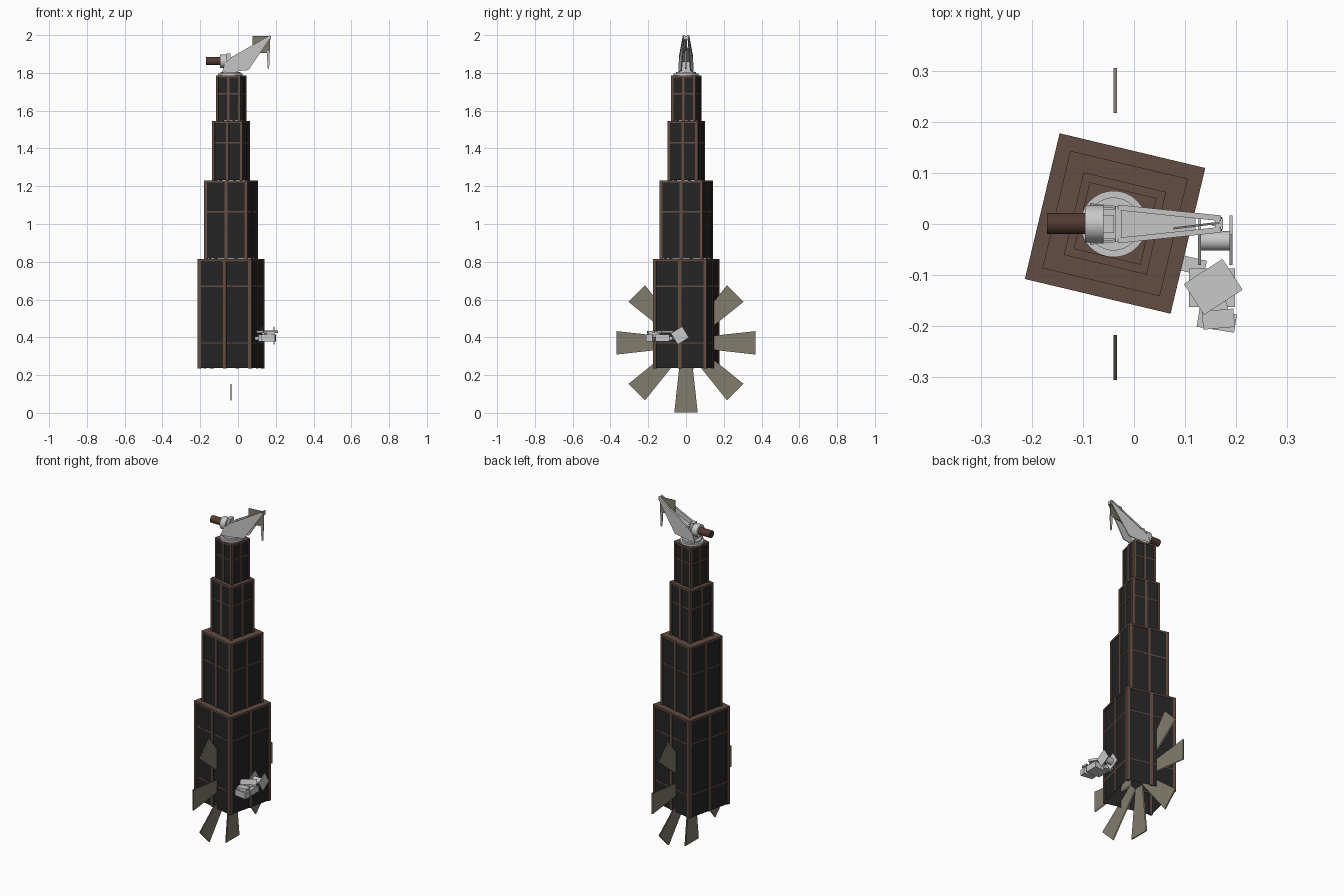
import bpy, bmesh, math
from mathutils import Matrix, Vector

if "Cube" in bpy.data.objects:
    bpy.data.objects.remove(bpy.data.objects["Cube"])


def material(name, rgb):
    m = bpy.data.materials.new(name)
    m.diffuse_color = (*rgb, 1)
    m.use_nodes = True
    m.node_tree.nodes["Principled BSDF"].inputs["Base Color"].default_value = m.diffuse_color
    return m


DARK = material("charcoal panel", (0.018, 0.018, 0.018))
RUST = material("rust brown frame", (0.125, 0.072, 0.054))
MOTOR = material("dark brown motor", (0.085, 0.043, 0.03))
OLIVE = material("weathered olive", (0.22, 0.2, 0.15))
GREY = material("light grey metal", (0.58, 0.58, 0.58))


def finish(name, bm, mat, matrix=None):
    if matrix is not None:
        bm.transform(matrix)
    me = bpy.data.meshes.new(name)
    bm.to_mesh(me)
    bm.free()
    me.materials.append(mat)
    ob = bpy.data.objects.new(name, me)
    bpy.context.collection.objects.link(ob)
    return ob


def add_box(bm, c, s, rot=None):
    m = Matrix.Translation(c)
    if rot is not None:
        m = m @ rot
    return bmesh.ops.create_cube(bm, size=1, matrix=m @ Matrix.Diagonal((*s, 1)))["verts"]


def box(name, c, s, mat, rot=None):
    bm = bmesh.new()
    add_box(bm, c, s, rot)
    return finish(name, bm, mat)


def cylinder(name, c, r, depth, mat, axis="Z", sides=32):
    rot = Matrix.Rotation(math.pi / 2, 4, "Y") if axis == "X" else Matrix()
    bm = bmesh.new()
    bmesh.ops.create_cone(bm, cap_ends=True, segments=sides, radius1=r, radius2=r,
                          depth=depth, matrix=Matrix.Translation(c) @ rot)
    ob = finish(name, bm, mat)
    bpy.context.view_layer.objects.active = ob
    ob.select_set(True)
    bpy.ops.object.shade_smooth_by_angle()
    ob.select_set(False)
    return ob


def plate(name, top, bottom, mat):
    """Closed slab between two matching outlines."""
    bm = bmesh.new()
    a = [bm.verts.new(p) for p in top]
    b = [bm.verts.new(p) for p in bottom]
    n = len(a)
    bm.faces.new(a)
    bm.faces.new(b[::-1])
    for i in range(n):
        bm.faces.new((a[i], b[i], b[(i + 1) % n], a[(i + 1) % n]))
    bmesh.ops.recalc_face_normals(bm, faces=bm.faces)
    return finish(name, bm, mat)


# Tower: four stacked tiers turned about the vertical
CX = -0.037
TURN = Matrix.Translation((CX, 0.001, 0)) @ Matrix.Rotation(math.radians(-13.4), 4, "Z")
TIERS = [("lower", 0.235, 0.815, 0.293, (0.37, 0.67)),
         ("second", 0.815, 1.23, 0.236, (1.065,)),
         ("third", 1.23, 1.545, 0.166, (1.43,)),
         ("upper", 1.545, 1.785, 0.134, (1.69,))]
for name, z0, z1, side, bands in TIERS:
    h, zc, inset = z1 - z0, (z0 + z1) / 2, 0.003
    w = 0.009 + side * 0.03
    # dark walls, open at the underside
    bm = bmesh.new()
    add_box(bm, (0, 0, zc), (side - 2 * inset, side - 2 * inset, h - 0.004))
    low = [f for f in bm.faces if f.normal.z < -0.5]
    bmesh.ops.delete(bm, geom=low, context="FACES")
    finish(name + "_tier_walls", bm, DARK, TURN)
    # frame: corner posts, mullions, thin rails and roof slab
    bm = bmesh.new()
    e = side / 2 - w / 2
    for sx in (-1, 1):
        for sy in (-1, 1):
            add_box(bm, (sx * e, sy * e, zc), (w, w, h))
    for k in range(4):
        r = Matrix.Rotation(k * math.pi / 2, 4, "Z")
        add_box(bm, r @ Vector((side / 2 - 0.004, 0, zc)), (0.008, w, h - 0.002), r)
        add_box(bm, r @ Vector((side / 2 - 0.004, 0, z1 - 0.005)), (0.008, side - w, 0.01), r)
        for z in bands:
            add_box(bm, r @ Vector((side / 2 - 0.005, 0, z)), (0.006, side - w, 0.007), r)
    add_box(bm, (0, 0, z1 - 0.003), (side, side, 0.006))
    finish(name + "_tier_frame", bm, RUST, TURN)

# Paddle wheel: flaring blades, two sheets and a tip cap each
bm = bmesh.new()
for k in range(8):
    r = Matrix.Translation((CX, 0, 0.371)) @ Matrix.Rotation(k * math.pi / 4, 4, "X")
    a, b = [[bm.verts.new(r @ Vector((x, y, z))) for y, z in
             ((0.07, -0.029), (0.369, -0.062), (0.369, 0.062), (0.07, 0.029))]
            for x in (0.0035, -0.0035)]
    bm.faces.new(a)
    bm.faces.new(b[::-1])
    bm.faces.new((a[1], b[1], b[2], a[2]))
finish("paddle_blades", bm, OLIVE)

# Crane base and drive
cylinder("crane_turntable", (-0.04, 0, 1.791), 0.065, 0.012, GREY)
cylinder("crane_turntable_step", (-0.04, 0, 1.8), 0.052, 0.012, GREY)
box("crane_pedestal", (-0.035, 0, 1.83), (0.07, 0.056, 0.06), GREY)
cylinder("drive_housing", (-0.078, 0, 1.862), 0.036, 0.036, GREY, "X")
box("drive_bracket", (-0.05, 0, 1.875), (0.022, 0.036, 0.055), GREY)
cylinder("drive_motor", (-0.133, 0.001, 1.862), 0.021, 0.074, MOTOR, "X")


# Crane boom: two tapering side plates joined by webs
def half(x):
    return 0.041 - 0.105 * (x + 0.09)


SIDE = [(-0.085, 1.802), (0.055, 1.815), (0.172, 1.985), (0.17, 2.0), (-0.03, 1.886), (-0.07, 1.85)]
for s, label in ((-1, "front"), (1, "back")):
    plate("boom_%s_plate" % label,
          [(x, s * half(x), z) for x, z in SIDE],
          [(x, s * (half(x) - 0.005), z) for x, z in SIDE], GREY)
    # raised flange along the upper edge
    chord = [(-0.03, 1.886), (0.17, 2.0), (0.17, 1.992), (-0.026, 1.877)]
    plate("boom_%s_flange" % label,
          [(x, s * (half(x) + 0.003), z) for x, z in chord],
          [(x, s * (half(x) - 0.008), z) for x, z in chord], GREY)
web = [(-0.03, 1.86), (0.12, 1.935)]
plate("boom_web",
      [(x, s * (half(x) - 0.003), z) for (x, z), s in zip([web[0], web[0], web[1], web[1]], (-1, 1, 1, -1))],
      [(x, s * (half(x) - 0.003), z - 0.005) for (x, z), s in zip([web[0], web[0], web[1], web[1]], (-1, 1, 1, -1))],
      GREY)
box("boom_cross_bar", (-0.03, 0, 1.88), (0.012, 0.07, 0.01), GREY)
box("boom_tip_block", (0.166, 0, 1.986), (0.016, 0.022, 0.018), GREY)

# Hanging plate and hook at the boom tip
box("hanging_plate", (0.123, -0.003, 1.95), (0.092, 0.004, 0.09), OLIVE,
    Matrix.Rotation(math.radians(7), 4, "Z"))
hook = [(0.153, 1.915), (0.168, 1.915), (0.165, 1.825), (0.16, 1.82), (0.156, 1.83)]
plate("hanging_hook", [(x, -0.004, z) for x, z in hook], [(x, 0.003, z) for x, z in hook], GREY)

# Side machinery: spool with square flanges
cylinder("spool_drum", (0.158, -0.033, 0.41), 0.019, 0.06, GREY, "X", 24)
for x in (0.128, 0.19):
    box("spool_flange", (x, -0.032, 0.41), (0.006, 0.07, 0.07), GREY,
        Matrix.Rotation(math.radians(32), 4, "X"))


# Side machinery: crates and loose lids
def turn(deg, tilt=0):
    return Matrix.Rotation(math.radians(deg), 4, "Z") @ Matrix.Rotation(math.radians(tilt), 4, "X")


box("crate_body", (0.153, -0.125, 0.396), (0.09, 0.075, 0.036), GREY)
box("crate_lid", (0.155, -0.123, 0.43), (0.09, 0.072, 0.014), GREY, turn(33))
box("crate_link", (0.165, -0.172, 0.415), (0.04, 0.06, 0.03), GREY, turn(15))
box("end_crate", (0.162, -0.189, 0.396), (0.074, 0.036, 0.036), GREY, turn(-9))
box("end_crate_lid", (0.165, -0.186, 0.428), (0.062, 0.036, 0.012), GREY, turn(5))
box("machinery_mount", (0.11, -0.08, 0.395), (0.06, 0.03, 0.02), GREY, turn(-13.4))
